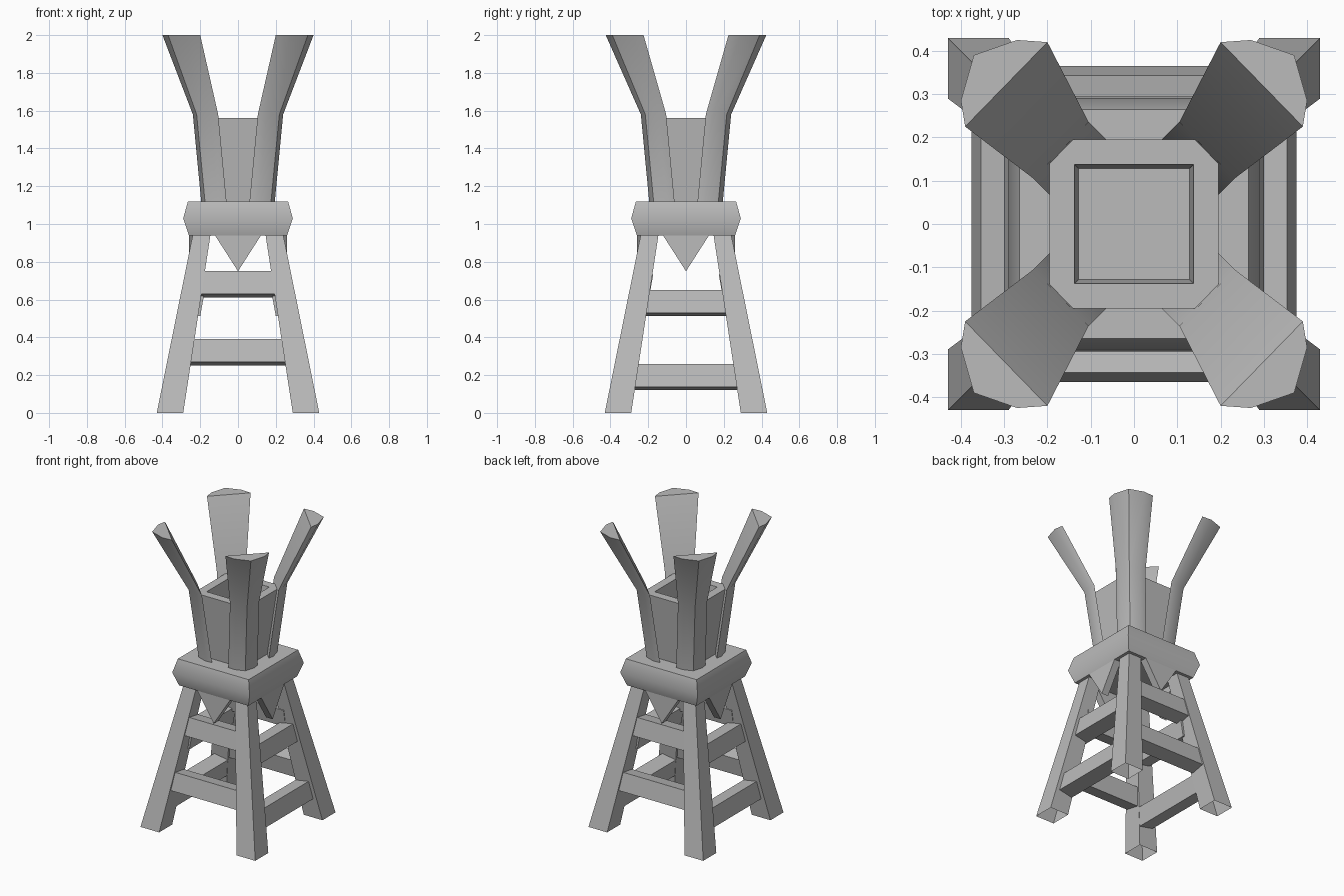
import bpy, bmesh, math

cube = bpy.data.objects.get("Cube")
if cube:
    bpy.data.objects.remove(cube, do_unlink=True)

grey = bpy.data.materials.new("plain grey")
grey.use_nodes = True
grey.diffuse_color = (0.5, 0.5, 0.5, 1)
grey.node_tree.nodes["Principled BSDF"].inputs["Base Color"].default_value = (0.5, 0.5, 0.5, 1)


def loft(name, rings, start=True, end=True, smooth=None, outside=True):
    """Join matching rings of points into a skin, with optional end caps."""
    bm = bmesh.new()
    loops = [[bm.verts.new(p) for p in ring] for ring in rings]
    n = len(loops[0])
    for a, b in zip(loops, loops[1:]):
        for i in range(n):
            j = (i + 1) % n
            bm.faces.new((a[i], a[j], b[j], b[i]))
    if start:
        bm.faces.new(loops[0][::-1])
    if end:
        bm.faces.new(loops[-1])
    bmesh.ops.recalc_face_normals(bm, faces=bm.faces)
    mesh = bpy.data.meshes.new(name)
    bm.to_mesh(mesh)
    bm.free()
    mesh.materials.append(grey)
    obj = bpy.data.objects.new(name, mesh)
    bpy.context.collection.objects.link(obj)
    if smooth:
        bpy.ops.object.select_all(action='DESELECT')
        obj.select_set(True)
        bpy.context.view_layer.objects.active = obj
        bpy.ops.object.shade_smooth_by_angle(angle=math.radians(smooth))
    return obj


def octagon(half, cut, z):
    """Square ring with chamfered corners."""
    k = half - cut
    return [(half, -k, z), (half, k, z), (k, half, z), (-k, half, z),
            (-half, k, z), (-half, -k, z), (-k, -half, z), (k, -half, z)]


def square(half, z):
    return [(half, -half, z), (half, half, z), (-half, half, z), (-half, -half, z)]


# Bulging cap block
loft("cap", [square(0.26, 0.94), square(0.29, 1.03), square(0.265, 1.12)], smooth=40)

# Tapered tub with chamfered corners and a square recess
loft("tub", [octagon(0.143, 0.033, 1.1), octagon(0.195, 0.045, 1.56),
             octagon(0.138, 0.0005, 1.56), octagon(0.128, 0.0005, 1.44)])

# Legs and horns on the four corners
horn_profile = [(0.39, 0.225), (0.40, 0.285), (0.37, 0.39), (0.27, 0.425), (0.20, 0.42)]
horn_steps = [(0.06, 0.67, 1.11), (0.105, 0.67, 1.58), (0.20, 1.0, 2.0)]
for sx, side in ((1, "left"), (-1, "right")):
    for sy, end in ((-1, "front"), (1, "back")):
        rings = []
        for inner, outer, z in ((0.29, 0.43, 0), (0.137, 0.228, 1.0)):
            rings.append([(sx * x, sy * y, z) for x, y in
                          ((inner, inner), (outer, inner), (outer, outer), (inner, outer))])
        loft(f"{end}_{side}_leg", rings, start=False)
        rings = [[(sx * (off + (x - 0.20) * s), sy * (off + (y - 0.225) * s
                  + (0.025 if z > 1.9 else 0)), z)
                  for x, y in horn_profile] for off, s, z in horn_steps]
        loft(f"{end}_{side}_horn", rings, smooth=45)

# Rails and hanging points on each of the four sides
LEAN = 0.18
for k, side in enumerate(("front", "left", "back", "right")):
    turn = k * math.pi / 2
    upright = k % 2 == 0

    def rail(name, front, z, length):
        # Leaning box: the front lower edge is the furthest out
        lo, hi = (-front, z), (-front + 0.12 * LEAN, z + 0.12)
        depth, drop = 0.1, 0.1 * LEAN
        section = [lo, hi, (hi[0] + depth, hi[1] - drop), (lo[0] + depth, lo[1] - drop)]
        obj = loft(name, [[(x, y, h) for y, h in section] for x in (-length, length)])
        obj.rotation_euler.z = turn

    if upright:
        rail(side + "_lower_rail", 0.365, 0.27, 0.27)
        rail(side + "_upper_rail", 0.295, 0.63, 0.22)
    else:
        rail(side + "_lower_rail", 0.375, 0.138, 0.29)
        rail(side + "_upper_rail", 0.30, 0.53, 0.235)

    point = loft(side + "_hanging_point",
                 [[(-0.125, y, 0.945), (0.125, y, 0.945), (0, y, 0.75)]
                  for y in (-0.26, -0.21)])
    point.rotation_euler.z = turn
